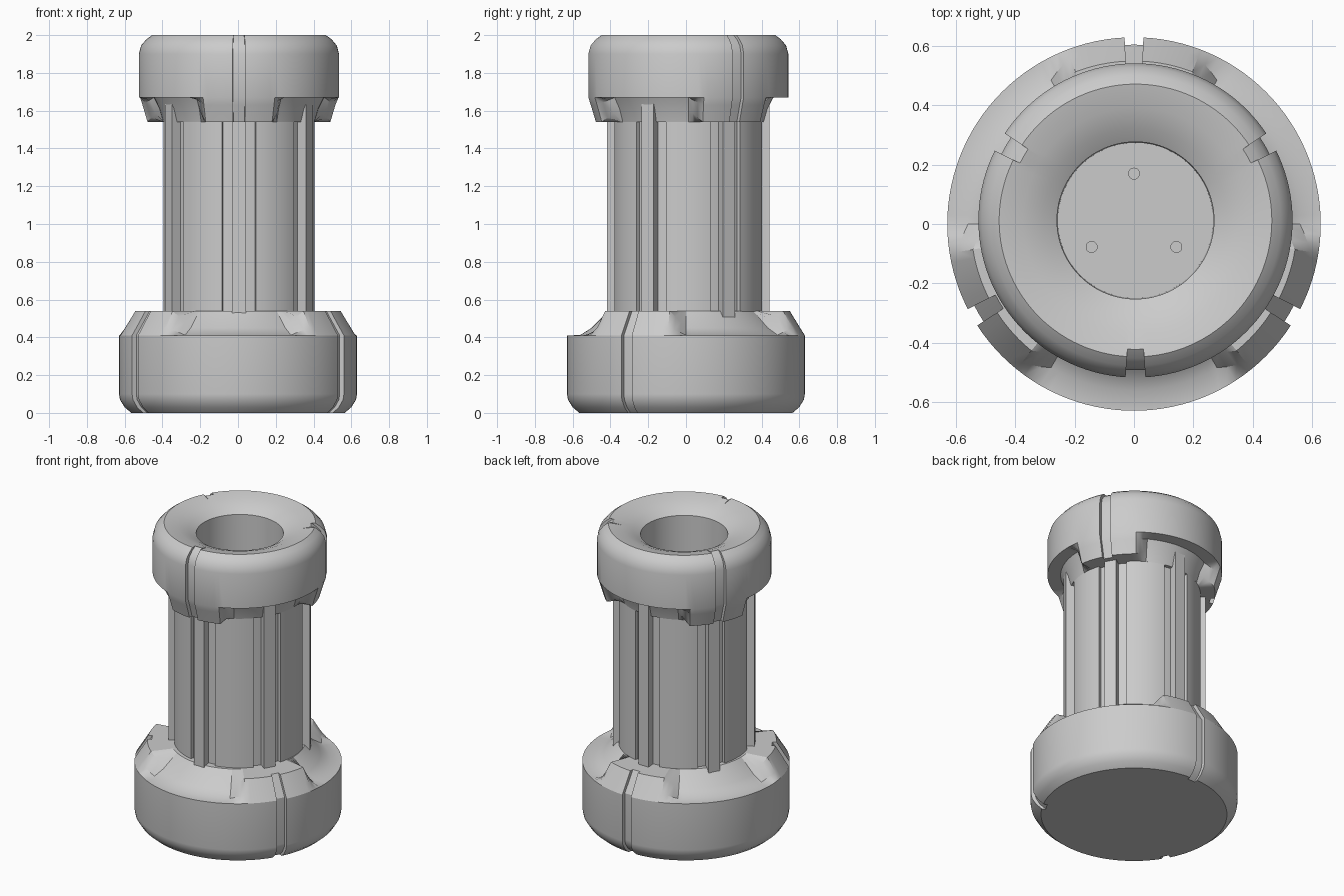
import bpy, bmesh
from math import radians, cos, sin, tau

if "Cube" in bpy.data.objects:
    bpy.data.objects.remove(bpy.data.objects["Cube"], do_unlink=True)

GREY = (0.6, 0.6, 0.6, 1)
grey = bpy.data.materials.new("light_grey")
grey.use_nodes = True
grey.diffuse_color = GREY
grey.node_tree.nodes["Principled BSDF"].inputs["Base Color"].default_value = GREY


def finish(name, bm, centre):
    bmesh.ops.remove_doubles(bm, verts=bm.verts, dist=1e-5)
    bmesh.ops.recalc_face_normals(bm, faces=bm.faces)
    mesh = bpy.data.meshes.new(name)
    bm.to_mesh(mesh)
    bm.free()
    mesh.materials.append(grey)
    obj = bpy.data.objects.new(name, mesh)
    obj.location = (*centre, 0)
    bpy.context.collection.objects.link(obj)
    bpy.ops.object.select_all(action="DESELECT")
    obj.select_set(True)
    bpy.context.view_layer.objects.active = obj
    bpy.ops.object.shade_smooth_by_angle(angle=radians(32))
    return obj


def lathe(name, stations, centre):
    """Skin (angle in degrees, profile) stations all the way round."""
    bm = bmesh.new()
    rings = [[bm.verts.new((r * cos(radians(a)), r * sin(radians(a)), z))
              for r, z in profile] for a, profile in stations]
    for i, ring in enumerate(rings):
        nxt = rings[(i + 1) % len(rings)]
        for j in range(len(ring) - 1):
            bm.faces.new((ring[j], nxt[j], nxt[j + 1], ring[j + 1]))
    return finish(name, bm, centre)


def collar(name, low, lug, wall_radius, slot, first, centre):
    """Round collar with three raised lugs, each split by a narrow slot."""
    groove = [(r - 0.025 if r > wall_radius else r, z) for r, z in lug]

    def blend(a):
        w = min(1, max(0, (30 - abs(a)) / 9))
        return [(p[0] + (q[0] - p[0]) * w, p[1] + (q[1] - p[1]) * w)
                for p, q in zip(low, lug)]

    third = [(a, blend(a)) for a in range(-60, -5, 3)]
    third += [(-slot, lug), (-slot, groove), (0, groove), (slot, groove), (slot, lug)]
    third += [(a, blend(a)) for a in range(6, 60, 3)]
    stations = [(first + 120 * k + a, p) for k in range(3) for a, p in third]
    return lathe(name, stations, centre)


AXIS = (0.005, 0.012)

# Base: rounded foot, sloping shoulder, three lugs
foot = [(0, 0), (0.565, 0), (0.60, 0.03), (0.625, 0.07), (0.63, 0.10), (0.63, 0.41)]
shoulder = [(0.56, 0.412), (0.50, 0.45), (0.41, 0.54)]
lug_slope = [(0.603, 0.453), (0.55, 0.54), (0.41, 0.54)]
collar("base", foot + shoulder + [(0, 0.54)], foot + lug_slope + [(0, 0.54)],
       0.52, 2.9, 90, (0, 0))

# Top cap: deep well, dished rim, rounded shoulder, three hanging lugs
WELL = 1.5
rim = [(0, WELL), (0.262, WELL), (0.265, 1.93), (0.31, 1.957), (0.38, 1.985),
       (0.46, 2.0), (0.49, 1.978), (0.518, 1.945), (0.53, 1.90), (0.53, 1.67)]
flare = [(0.45, 1.67), (0.42, 1.61), (0.40, 1.54)]
hanging = [(0.517, 1.63), (0.49, 1.54), (0.40, 1.54)]
under = [(0.3, 1.54), (0.3, 1.45), (0, 1.45)]
collar("top_cap", rim + flare + under, rim + hanging + under, 0.455, 3.6, 30, AXIS)


# Column: tube with six ribs, each standing in a shallow channel
def tube(r):
    return [(0.3, 0.48), (r, 0.48), (r, 1.66), (0.3, 1.66), (0.3, 0.48)]


RIB, CHANNEL, BODY = tube(0.433), tube(0.378), tube(0.40)
sixth = [(-13, BODY), (-13, CHANNEL), (-9, CHANNEL), (-5, CHANNEL), (-5, RIB),
         (5, RIB), (5, CHANNEL), (9, CHANNEL), (13, CHANNEL), (13, BODY)]
sixth += [(a, BODY) for a in range(17, 46, 4)]
lathe("ribbed_column", [(30 + 60 * k + a, p) for k in range(6) for a, p in sixth], AXIS)

# Three small round pads on the well floor
for k in range(3):
    angle = radians(90) + tau * k / 3
    bm = bmesh.new()
    bmesh.ops.create_cone(bm, cap_ends=True, segments=20, radius1=0.02,
                          radius2=0.02, depth=0.008)
    pad = finish(f"well_pad_{k + 1}", bm, (0.165 * cos(angle), 0.005 + 0.165 * sin(angle)))
    pad.location.z = WELL + 0.003
